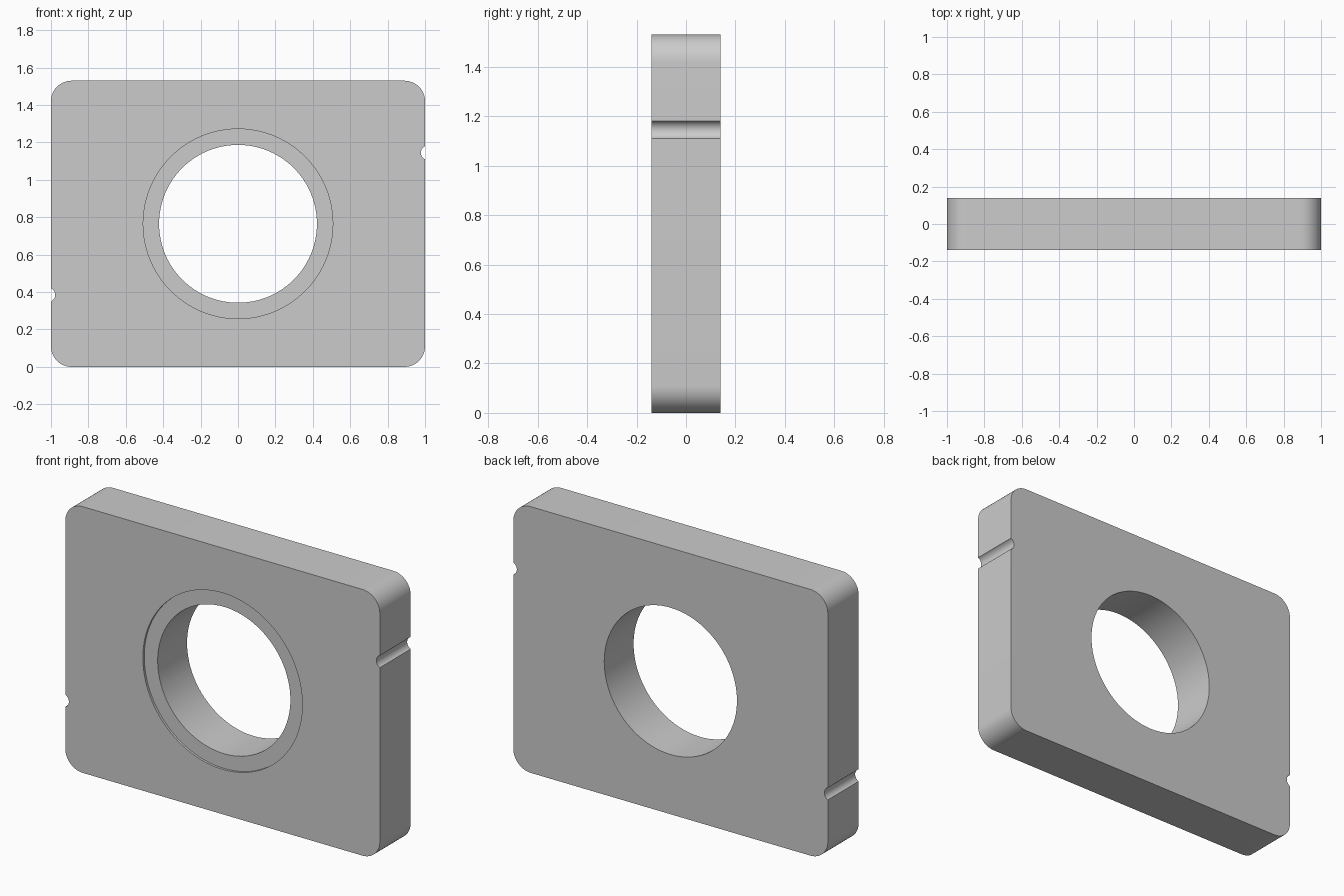
import bpy, bmesh
from math import sin, cos, pi, radians, asin

if "Cube" in bpy.data.objects:
    bpy.data.objects.remove(bpy.data.objects["Cube"])

W, H, T = 1.0, 1.53, 0.14      # half width, height, half thickness
R = 0.11                       # corner radius
CZ = H / 2
NOTCH_Z, NOTCH_R, NOTCH_HALF = 1.145, 0.0385, 0.035


def arc(cx, cz, r, a0, a1, n):
    return [(cx + r * cos(a0 + (a1 - a0) * i / n), cz + r * sin(a0 + (a1 - a0) * i / n))
            for i in range(n + 1)]


def prism(name, pts, y0, y1):
    """Extrude an x-z outline from y0 to y1."""
    bm = bmesh.new()
    face = bm.faces.new([bm.verts.new((x, y0, z)) for x, z in pts])
    ext = bmesh.ops.extrude_face_region(bm, geom=[face], use_keep_orig=True)
    verts = [g for g in ext["geom"] if isinstance(g, bmesh.types.BMVert)]
    bmesh.ops.translate(bm, verts=verts, vec=(0, y1 - y0, 0))
    bmesh.ops.recalc_face_normals(bm, faces=bm.faces)
    me = bpy.data.meshes.new(name)
    bm.to_mesh(me)
    bm.free()
    ob = bpy.data.objects.new(name, me)
    bpy.context.collection.objects.link(ob)
    return ob


def circle(r, n=96):
    return arc(0, CZ, r, 0, 2 * pi, n)[:-1]


# Right half of the outline with its edge notch; the left is the same turned 180 degrees
a = asin(NOTCH_HALF / NOTCH_R)
half = arc(W - R, R, R, -pi / 2, 0, 12)
half += arc(W + NOTCH_R * cos(a), NOTCH_Z, NOTCH_R, pi + a, pi - a, 14)
half += arc(W - R, H - R, R, 0, pi / 2, 12)
outline = half + [(-x, H - z) for x, z in half]
plate = prism("plate", outline, -T, T)

# Through hole and shallow front recess
cutters = [prism("hole_cutter", circle(0.422), -T - 0.1, T + 0.1),
           prism("recess_cutter", circle(0.507), -T - 0.1, -T + 0.013)]
bpy.context.view_layer.objects.active = plate
for c in cutters:
    c.hide_render = True
    mod = plate.modifiers.new(c.name, 'BOOLEAN')
    mod.operation, mod.solver, mod.object = 'DIFFERENCE', 'EXACT', c
    bpy.ops.object.modifier_apply(modifier=mod.name)
    bpy.data.objects.remove(c)

plate.select_set(True)
bpy.ops.object.shade_smooth_by_angle(angle=radians(30))
